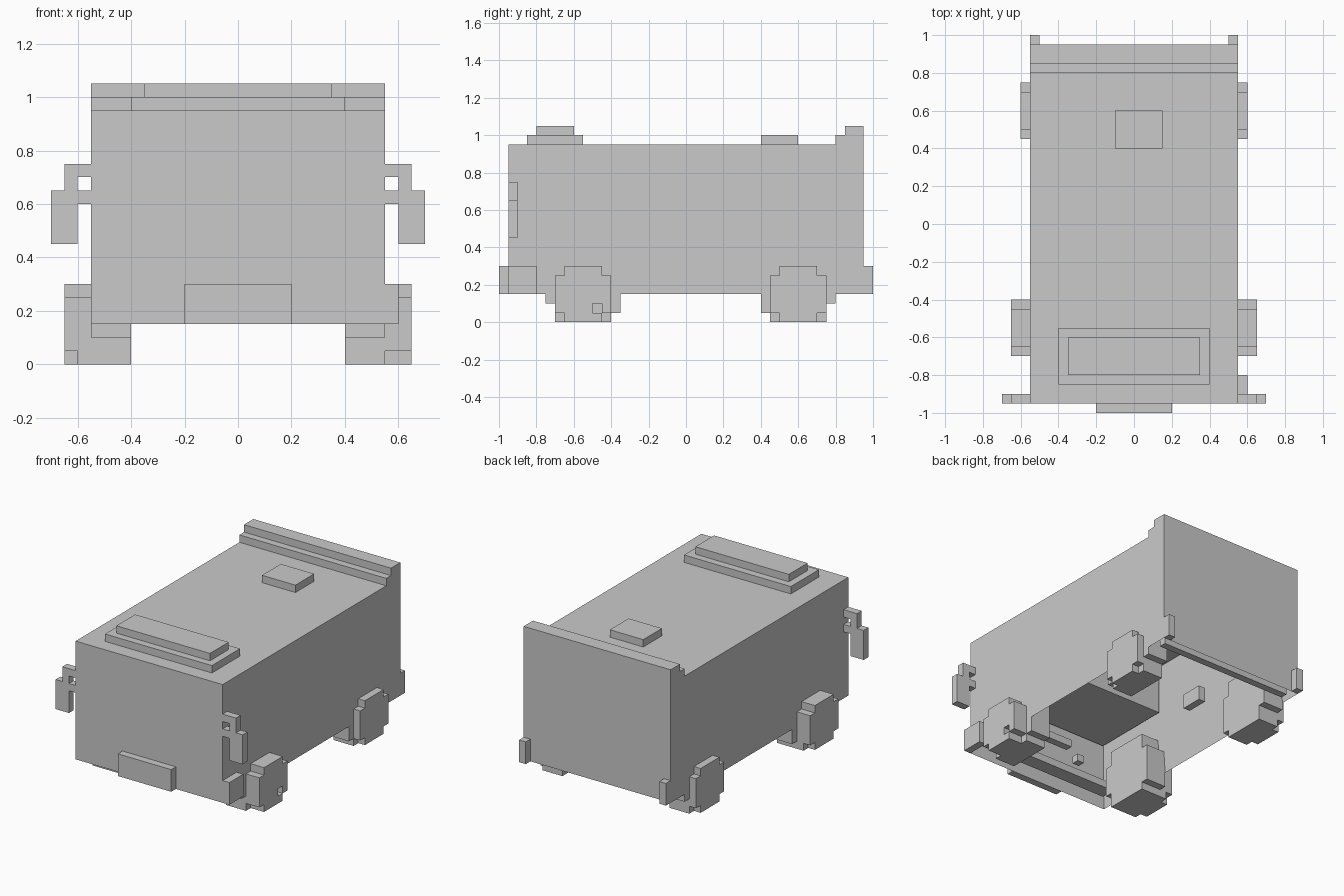
import bpy
import bmesh
from mathutils import Vector

if "Cube" in bpy.data.objects:
    bpy.data.objects.remove(bpy.data.objects["Cube"], do_unlink=True)

# Single plain grey finish
grey = bpy.data.materials.new("plain_grey")
grey.use_nodes = True
grey.diffuse_color = (0.59, 0.59, 0.59, 1)
grey.node_tree.nodes["Principled BSDF"].inputs["Base Color"].default_value = (0.59, 0.59, 0.59, 1)


def finish(name, bm):
    bmesh.ops.recalc_face_normals(bm, faces=bm.faces)
    mesh = bpy.data.meshes.new(name)
    bm.to_mesh(mesh)
    bm.free()
    mesh.materials.append(grey)
    obj = bpy.data.objects.new(name, mesh)
    bpy.context.scene.collection.objects.link(obj)
    return obj


def prism(profile, x0, x1):
    """Extrude a side profile of (y, z) points across x."""
    bm = bmesh.new()
    face = bm.faces.new([bm.verts.new((x0, y, z)) for y, z in profile])
    out = bmesh.ops.extrude_face_region(bm, geom=[face])
    moved = [v for v in out["geom"] if isinstance(v, bmesh.types.BMVert)]
    bmesh.ops.translate(bm, verts=moved, vec=Vector((x1 - x0, 0, 0)))
    bmesh.ops.recalc_face_normals(bm, faces=bm.faces)
    return bm


def box(name, x, y, z):
    return finish(name, prism([(y[0], z[0]), (y[1], z[0]), (y[1], z[1]), (y[0], z[1])], *x))


def stepped(rows, centre):
    """Outline of stacked rows, each (bottom, top, reach to front, reach to back)."""
    back, front = [], []
    for z0, z1, a, b in rows:
        back += [(centre + b, z0), (centre + b, z1)]
        front += [(centre - a, z0), (centre - a, z1)]
    return back + front[::-1]


# Hollow body with a stepped rear roof edge, open underneath
outline = [(-.95, .15), (-.95, .95), (.8, .95), (.8, 1), (.85, 1),
           (.85, 1.05), (.95, 1.05), (.95, .15)]
bm = prism(outline, -.55, .55)
bottom = min(bm.faces, key=lambda f: f.calc_center_median().z)
bmesh.ops.inset_region(bm, faces=[bottom], thickness=.05, use_even_offset=True)
bmesh.ops.translate(bm, verts=bottom.verts, vec=Vector((0, 0, .75)))
finish("body_shell", bm)

# Roof fittings
box("roof_base", (-.4, .4), (-.85, -.55), (.95, 1))
box("roof_panel", (-.35, .35), (-.8, -.6), (1, 1.05))
box("roof_hatch", (-.1, .15), (.4, .6), (.95, 1))

# Front plate and side box
box("front_plate", (-.2, .2), (-1, -.95), (.15, .3))
box("side_box", (.55, .6), (-.95, -.8), (.15, .3))

# Wheel outlines
tyre = [(0, .05, .15, .15), (.05, .1, .15, .2), (.1, .3, .2, .2), (.3, .4, .15, .15)]
rear_tyre = [(z0, z1, b, a) for z0, z1, a, b in tyre]
disc = [(0, .05, .1, .1), (.05, .25, .15, .15), (.25, .3, .1, .1)]

for side, s in (("left", 1), ("right", -1)):
    # Rear corner tab
    box(side + "_rear_tab", sorted((s * .5, s * .55)), (.95, 1), (.15, .3))

    # Mirror with its two arms
    for part, x0, x1, z0, z1 in (("upper_arm", .55, .65, .7, .75),
                                 ("link", .6, .65, .65, .7),
                                 ("lower_arm", .55, .6, .6, .65),
                                 ("glass", .6, .7, .45, .65)):
        box(f"{side}_mirror_{part}", sorted((s * x0, s * x1)), (-.95, -.9), (z0, z1))

    # Wheels: deep inner tyre and smaller outer disc
    for end, centre, reach, rows in (("front", -.55, .65, tyre), ("rear", .6, .6, rear_tyre)):
        name = f"{side}_{end}_wheel"
        finish(name + "_tyre", prism(stepped(rows, centre), s * .4, s * .55))
        hub = finish(name + "_disc", prism(stepped(disc, centre), s * .55, s * reach))
        if end == "front" and s > 0:
            # Small square recess in the disc
            cutter = box("recess_cutter", (.6, .7), (-.5, -.45), (.05, .1))
            cutter.hide_render = True
            cutter.hide_viewport = True
            cut = hub.modifiers.new("recess", "BOOLEAN")
            cut.operation = "DIFFERENCE"
            cut.solver = "EXACT"
            cut.object = cutter

# Solid foot behind the right front disc
box("right_front_wheel_foot", (-.6, -.55), (-.7, -.4), (0, .05))

# Interior: block above the front cab, ledge, lever, floor edges and bracket
box("cab_block", (-.5, .5), (-.9, -.35), (.57, .9))
box("cab_ledge", (-.2, .2), (-.9, -.85), (.43, .48))
box("cab_lever", (-.3, -.25), (-.9, -.85), (.35, .4))
box("front_floor", (-.5, .5), (-.9, -.8), (.2, .25))
box("rear_sill", (-.5, .5), (.85, .9), (.15, .2))
box("wall_bracket", (-.5, -.45), (-.05, .1), (.45, .55))
